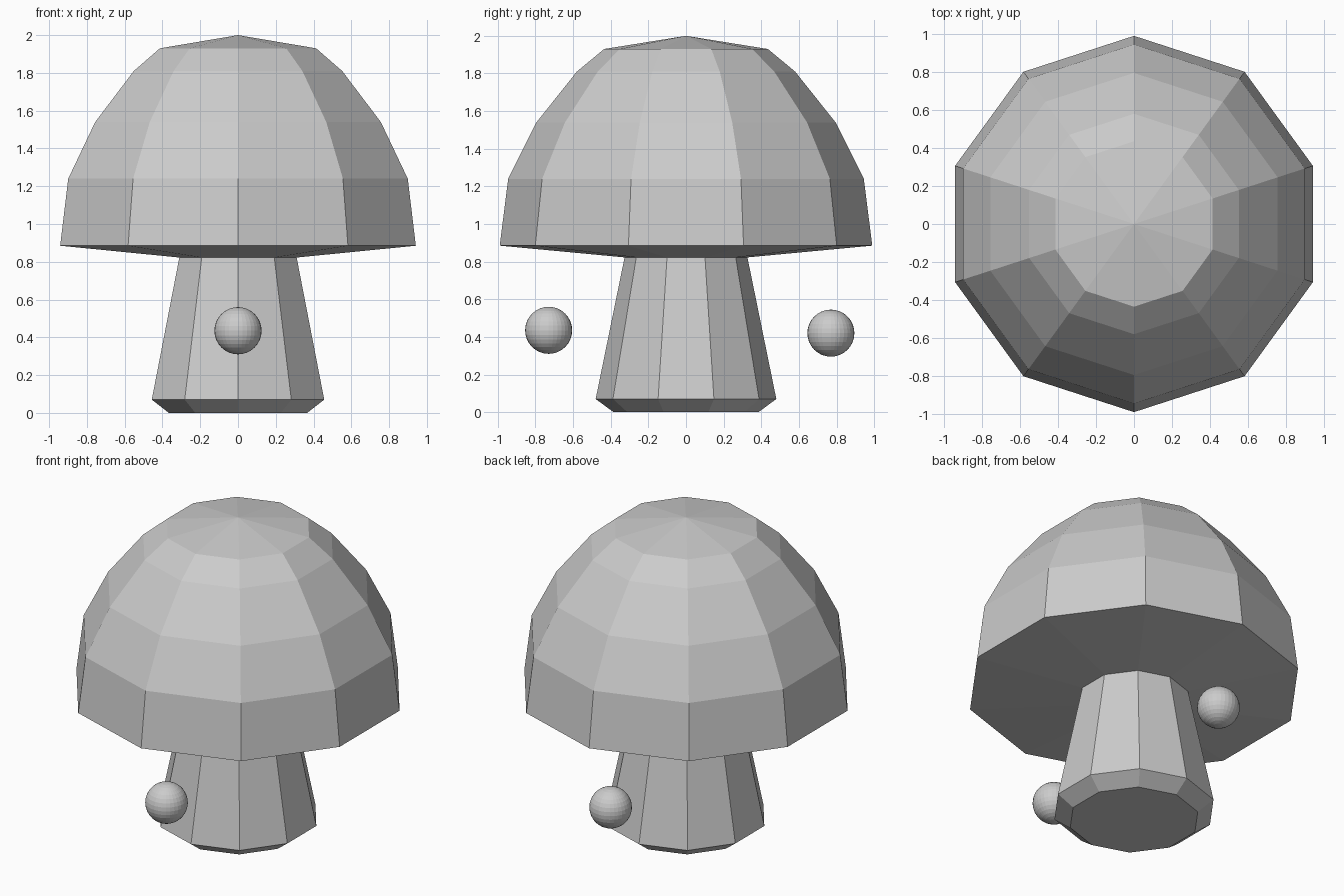
import bpy, bmesh, math

cube = bpy.data.objects.get("Cube")
if cube:
    bpy.data.objects.remove(cube, do_unlink=True)

SIDES = 10

# One plain grey for every part
grey = bpy.data.materials.new("plain_grey")
grey.use_nodes = True
colour = (0.6, 0.6, 0.6, 1)
grey.diffuse_color = colour
grey.node_tree.nodes["Principled BSDF"].inputs["Base Color"].default_value = colour


def finish(name, bm):
    bmesh.ops.recalc_face_normals(bm, faces=bm.faces)
    mesh = bpy.data.meshes.new(name)
    bm.to_mesh(mesh)
    bm.free()
    mesh.materials.append(grey)
    obj = bpy.data.objects.new(name, mesh)
    bpy.context.collection.objects.link(obj)
    return obj


def lathe(name, profile):
    """Spin (radius, height) points round z, with a corner on the y axis."""
    bm = bmesh.new()
    points = [bm.verts.new((0, -r, z)) for r, z in profile]
    edges = [bm.edges.new(pair) for pair in zip(points, points[1:])]
    bmesh.ops.spin(bm, geom=points + edges, cent=(0, 0, 0), axis=(0, 0, 1),
                   angle=math.tau, steps=SIDES)
    bmesh.ops.remove_doubles(bm, verts=bm.verts, dist=0.001)
    return finish(name, bm)


def ball(name, y, z):
    bm = bmesh.new()
    bmesh.ops.create_uvsphere(bm, u_segments=32, v_segments=16, radius=0.125)
    finish(name, bm).location = (0, y, z)


# Domed cap with a shallow cone underneath
lathe("mushroom_cap", [(0, 0.82), (0.30, 0.82), (0.99, 0.885), (0.945, 1.24),
                       (0.795, 1.54), (0.58, 1.81), (0.435, 1.93), (0, 2.0)])

# Tapered stem with a bevelled foot
lathe("mushroom_stem", [(0, 0), (0.385, 0), (0.48, 0.07), (0.325, 0.83), (0, 0.83)])

# Floating balls in front of and behind the stem
ball("front_ball", -0.73, 0.435)
ball("back_ball", 0.77, 0.42)
